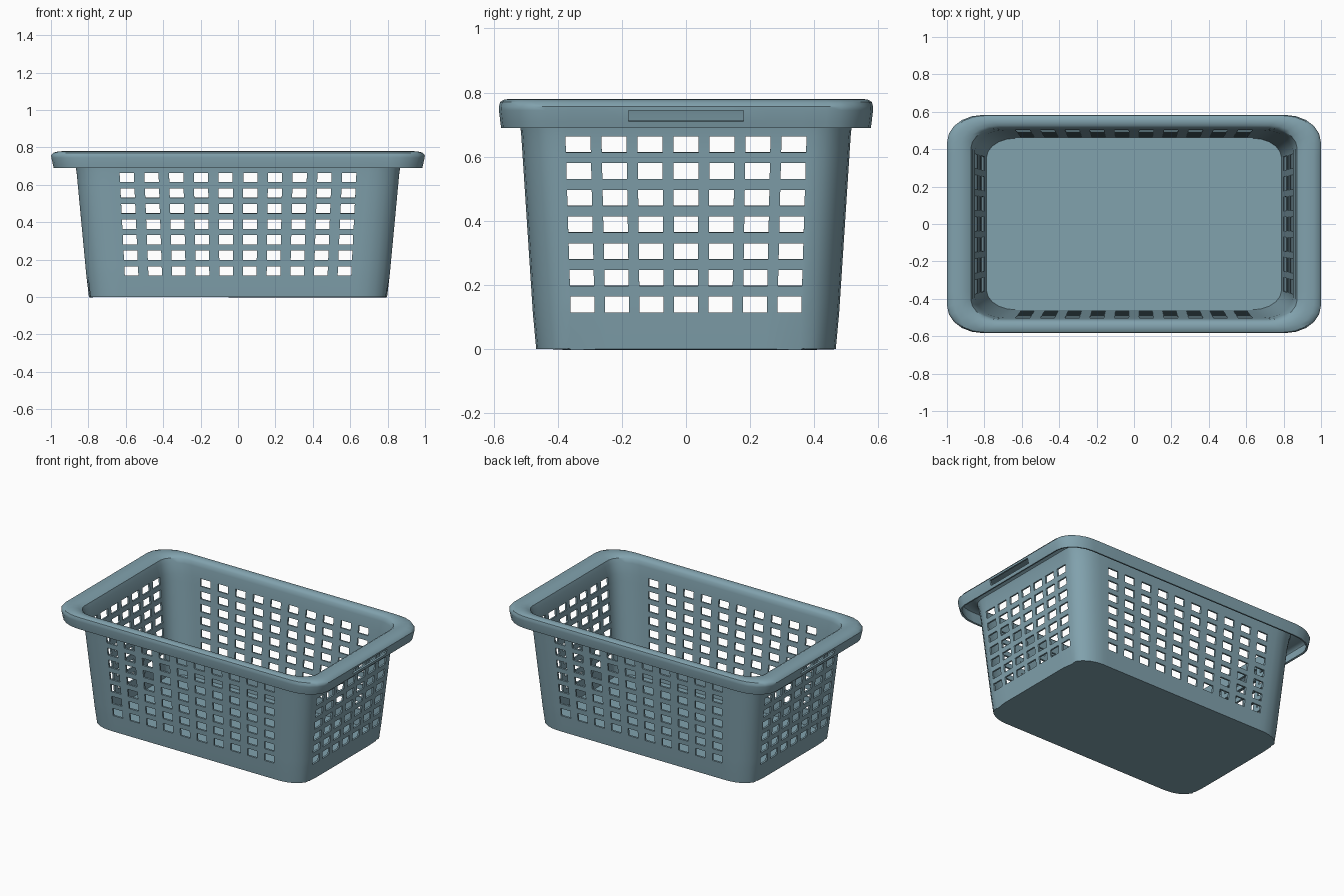
import bpy, bmesh, math

if "Cube" in bpy.data.objects:
    bpy.data.objects.remove(bpy.data.objects["Cube"])

T = 0.012                      # sheet thickness
ROWS, ROW0, ROW_STEP, HOLE_H = 7, 0.14, 0.0833, 0.05
COLS = {0: (10, 0.1325, 0.076), 1: (7, 0.1125, 0.078)}   # long / short sides: count, pitch, hole width
SEGS = 5                       # corner segments


def outline(hx, hy, rx, ry, k):
    """Rounded rectangle, counter-clockwise, with points at every hole edge.
    Returns the points and a tag (side, column, is_hole) for the segment after each."""
    pts, tags = [], []
    corners = [(1, -1, -90), (1, 1, 0), (-1, 1, 90), (-1, -1, 180)]
    for s in range(4):
        n, pitch, w = COLS[s % 2]
        for c in range(n):
            for e in (-1, 1):
                u = ((c - (n - 1) / 2) * pitch + e * w / 2) * k
                pts.append([(u, -hy), (hx, u), (-u, hy), (-hx, -u)][s])
                tags.append((s, c, e < 0))
        sx, sy, a0 = corners[s]
        for i in range(SEGS + 1):
            a = math.radians(a0 + 90 * i / SEGS)
            pts.append((sx * (hx - rx) + rx * math.cos(a),
                        sy * (hy - ry) + ry * math.sin(a)))
            tags.append((s, -1, False))
    return pts, tags


plastic = bpy.data.materials.new("dusty blue plastic")
plastic.diffuse_color = (0.22, 0.36, 0.42, 1)
plastic.use_nodes = True
plastic.node_tree.nodes["Principled BSDF"].inputs["Base Color"].default_value = plastic.diffuse_color

# Levels of the sheet: z, half sizes, corner radii, hole scale, band kind above the level
levels = []


def wall_level(z, kind):
    t = z / 0.69
    levels.append((z, 0.80 + 0.065 * t - T, 0.47 + 0.045 * t - T,
                   0.155, 0.105, 0.945 + 0.055 * t, kind))


# Tapered wall with rows of holes
wall_level(T * 0.75, "solid")
for r in range(ROWS):
    z = ROW0 + r * ROW_STEP
    wall_level(z - HOLE_H / 2, "holes")
    wall_level(z + HOLE_H / 2, "solid")

# Rolled rim: up, over and down to a hanging lip
for z, hx, hy, kind in [(0.735, 0.862, 0.508, "solid"), (0.762, 0.872, 0.513, "solid"),
                        (0.775, 0.895, 0.526, "solid"), (0.78, 0.925, 0.545, "solid"),
                        (0.779, 0.960, 0.566, "solid"), (0.771, 0.988, 0.579, "solid"),
                        (0.757, 0.999, 0.583, "solid"), (0.745, 0.998, 0.583, "grip"),
                        (0.710, 0.990, 0.579, "solid"), (0.69, 0.985, 0.576, "solid")]:
    f = (hx - 0.862) / 0.138
    levels.append((z, hx, hy, 0.155 + 0.035 * f, 0.105 + 0.04 * f, 0.96, kind))

bm = bmesh.new()
rings = []
for z, hx, hy, rx, ry, k, kind in levels:
    pts, tags = outline(hx, hy, rx, ry, k)
    rings.append([bm.verts.new((x, y, z)) for x, y in pts])

# Floor
bm.faces.new(rings[0])

# Skin the rings, leaving out the holes and the hand grips
n = len(tags)
for j in range(len(rings) - 1):
    kind = levels[j][6]
    for i, (side, col, is_hole) in enumerate(tags):
        if kind == "holes" and is_hole:
            continue
        if kind == "grip" and side % 2 and ((col == 1 and not is_hole) or 2 <= col <= 4):
            continue
        a, b = rings[j], rings[j + 1]
        m = (i + 1) % n
        bm.faces.new((a[i], b[i], b[m], a[m]))

mesh = bpy.data.meshes.new("laundry_basket")
bm.to_mesh(mesh)
bm.free()
mesh.materials.append(plastic)
basket = bpy.data.objects.new("laundry_basket", mesh)
bpy.context.collection.objects.link(basket)

# Give the sheet its thickness, then smooth the rounded parts
bpy.context.view_layer.objects.active = basket
basket.select_set(True)
solid = basket.modifiers.new("thickness", "SOLIDIFY")
solid.thickness = T
solid.offset = -1
bpy.ops.object.modifier_apply(modifier=solid.name)
bpy.ops.object.shade_smooth_by_angle(angle=math.radians(40))
